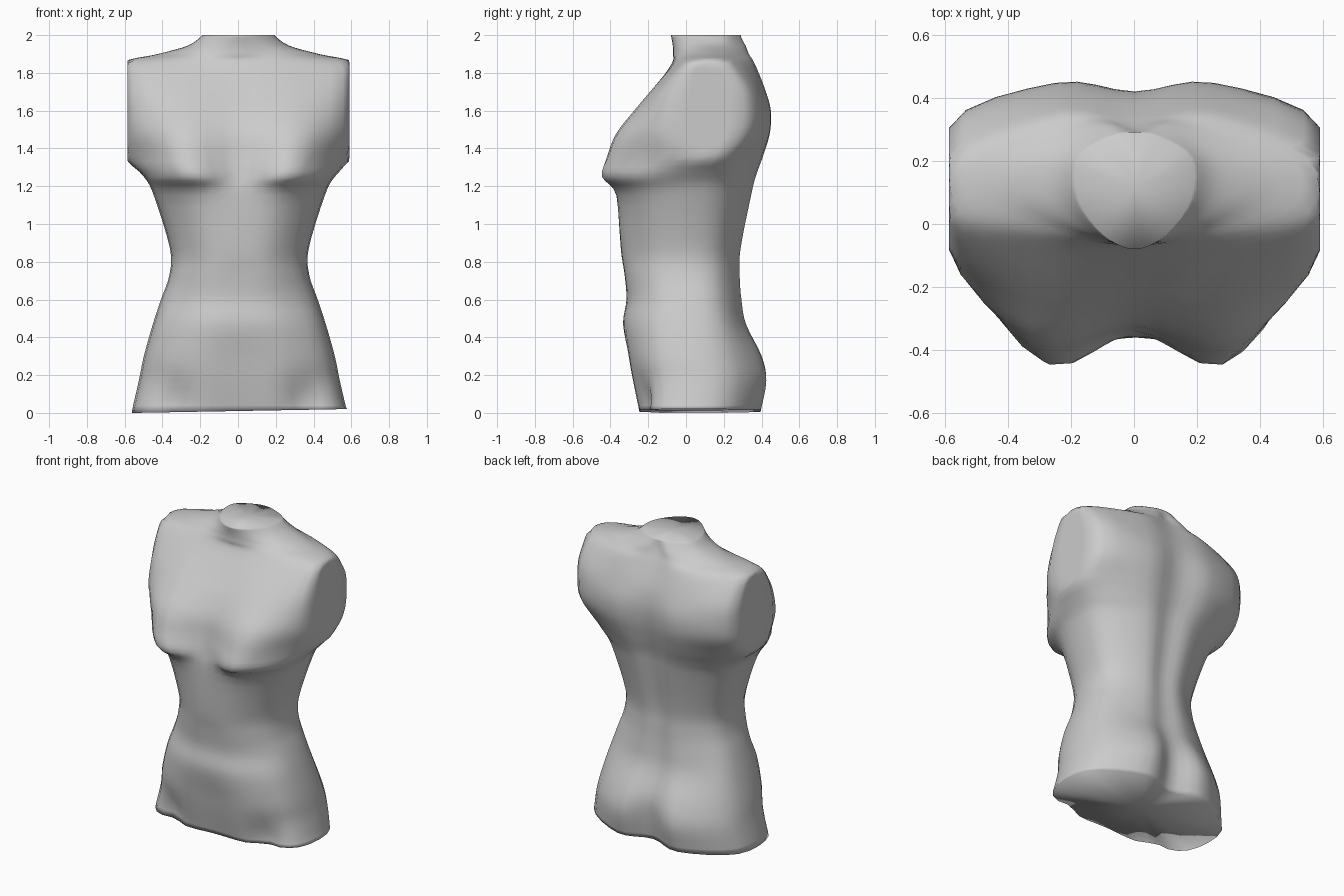
import bpy, bmesh, math
from mathutils import Vector

if "Cube" in bpy.data.objects:
    bpy.data.objects.remove(bpy.data.objects["Cube"])

# Cross-sections, bottom to top:
# z, half width, front centre y, front bulge y, side front y, side back y, back bulge y, back centre y
ROWS = [
    (0.01, .535, -.240, -.24, -.12, .20, .395, .335),
    (0.17, .500, -.275, -.265, -.11, .22, .425, .36),
    (0.30, .475, -.300, -.285, -.13, .20, .395, .36),
    (0.47, .430, -.333, -.30, -.14, .17, .31, .30),
    (0.60, .390, -.315, -.28, -.12, .15, .285, .28),
    (0.73, .348, -.325, -.295, -.13, .14, .275, .273),
    (0.87, .345, -.345, -.31, -.13, .14, .28, .275),
    (1.15, .425, -.360, -.35, -.15, .17, .335, .325),
    (1.25, .475, -.345, -.445, -.19, .19, .36, .345),
    (1.36, .570, -.330, -.41, -.06, .22, .40, .38),
    (1.48, .595, -.310, -.36, -.08, .29, .44, .41),
    (1.60, .600, -.250, -.265, -.08, .305, .445, .42),
    (1.72, .600, -.165, -.165, -.05, .29, .41, .40),
    (1.85, .585, -.075, -.05, .02, .21, .355, .345),
    (1.90, .400, -.070, -.02, .08, .20, .325, .32),
    (1.945, .25, -.070, -.03, .08, .21, .31, .30),
    (2.00, .178, -.080, -.035, .08, .21, .275, .29),
]
STEPS = 4
CUT = 0.588      # flat arm cuts
CENTRE = 0.007


def spline(p0, p1, p2, p3, t):
    return 0.5 * (2 * p1 + (p2 - p0) * t + (2 * p0 - 5 * p1 + 4 * p2 - p3) * t * t
                  + (3 * p1 - p0 - 3 * p2 + p3) * t ** 3)


def control_ring(row):
    z, w, f0, fb, sf, sb, kb, k0 = row
    half = [(.55 * w, fb), (w, sf), (w, sb), (.42 * w, kb)]
    pts = [(0, f0)] + half + [(0, k0)] + [(-x, y) for x, y in reversed(half)]
    return [Vector((x, y, z)) for x, y in pts]


def refine_ring(ring):
    n = len(ring)
    return [spline(ring[i - 1], ring[i], ring[(i + 1) % n], ring[(i + 2) % n], s / STEPS)
            for i in range(n) for s in range(STEPS)]


def shape(p):
    # Groin creases, arm cuts and the slightly slanted base
    if p.y < 0:
        p.y += .05 * math.exp(-((abs(p.x) - .34) / .08) ** 2 - ((p.z - .06) / .12) ** 2)
    if p.z < .03:
        p.z += .018 * p.x
    p.x = max(-CUT, min(CUT, p.x)) + CENTRE * (1 if p.z < 1.3 else .3)
    p.z = max(0, min(2, p.z))
    return p


# Torso skin: rings interpolated upwards
rings = [refine_ring(control_ring(r)) for r in ROWS]
last = len(rings) - 1
loft = []
for i in range(last):
    a, b, c, d = rings[max(i - 1, 0)], rings[i], rings[i + 1], rings[min(i + 2, last)]
    for s in range(STEPS):
        loft.append([spline(*q, s / STEPS) for q in zip(a, b, c, d)])
loft.append(rings[-1])

bm = bmesh.new()
grid = [[bm.verts.new(shape(p.copy())) for p in ring] for ring in loft]
for low, high in zip(grid, grid[1:]):
    n = len(low)
    for j in range(n):
        k = (j + 1) % n
        bm.faces.new((low[j], low[k], high[k], high[j]))

# Base and neck caps, fanned around their centres
caps = [bm.faces.new(list(reversed(grid[0]))), bm.faces.new(grid[-1])]
bmesh.ops.poke(bm, faces=caps)
bmesh.ops.recalc_face_normals(bm, faces=bm.faces)
for face in bm.faces:
    face.smooth = True

mesh = bpy.data.meshes.new("torso")
bm.to_mesh(mesh)
bm.free()
torso = bpy.data.objects.new("torso", mesh)
bpy.context.collection.objects.link(torso)
